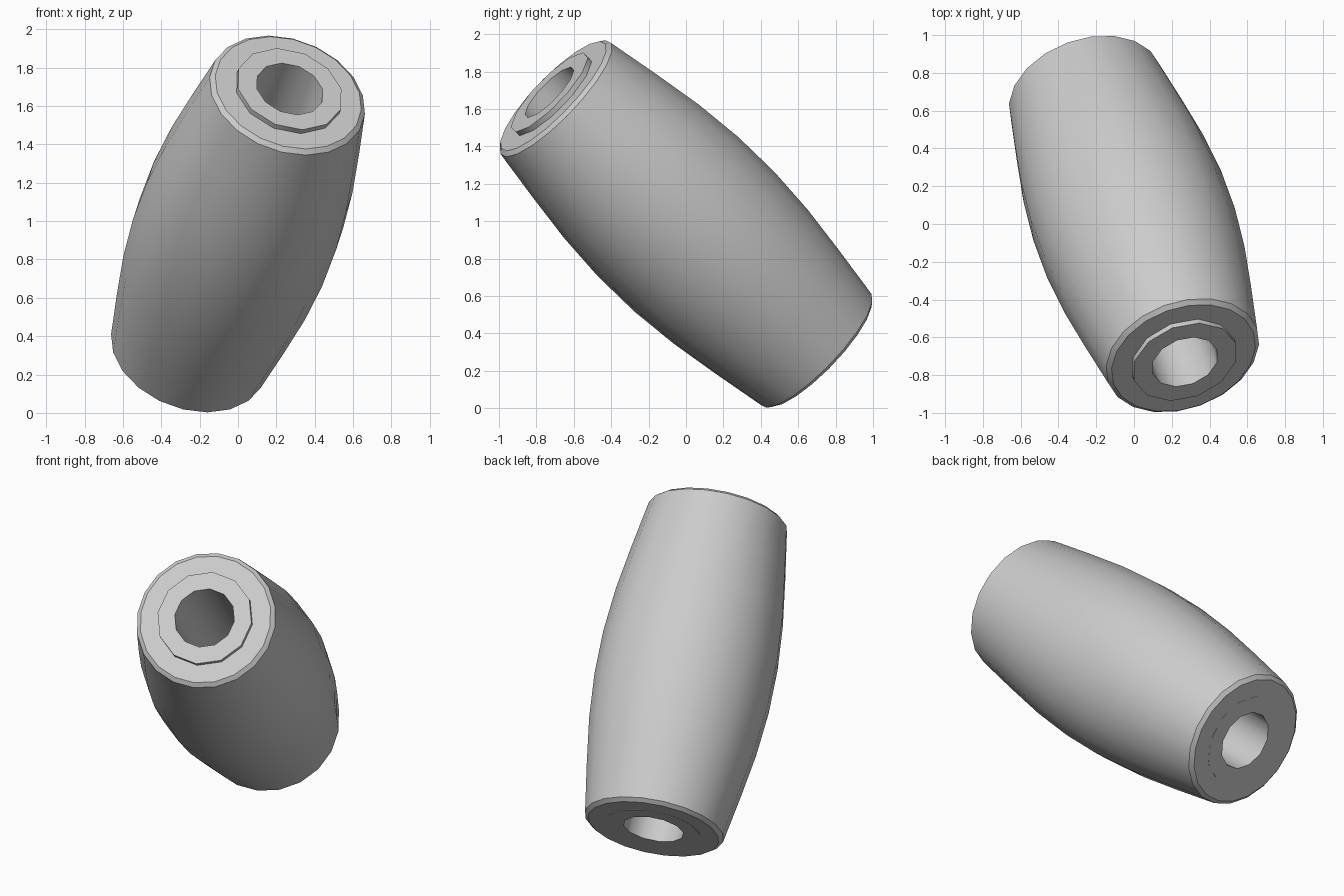
import bpy, bmesh, math
from mathutils import Vector, Matrix

cube = bpy.data.objects.get("Cube")
if cube:
    bpy.data.objects.remove(cube, do_unlink=True)

grey = bpy.data.materials.new("plain grey")
grey.use_nodes = True
GREY = (0.6, 0.6, 0.6, 1)
grey.diffuse_color = GREY
grey.node_tree.nodes["Principled BSDF"].inputs["Base Color"].default_value = GREY

# Tilted axis shared by both parts
axis = Vector((0.257, -0.696, 0.671)).normalized()
pose = Matrix.Translation((0, 0, 0.985)) @ axis.to_track_quat("Z", "Y").to_matrix().to_4x4()


def revolve(name, profile, sides, closed=False):
    """Turn a (radius, height) profile around the tilted axis."""
    bm = bmesh.new()
    rings = []
    for r, h in profile:
        ring = []
        for i in range(sides):
            a = math.tau * i / sides
            ring.append(bm.verts.new((r * math.cos(a), r * math.sin(a), h)))
        rings.append(ring)
    pairs = list(zip(rings, rings[1:]))
    if closed:
        pairs.append((rings[-1], rings[0]))
    for low, high in pairs:
        for i in range(sides):
            j = (i + 1) % sides
            bm.faces.new((low[i], low[j], high[j], high[i]))
    bmesh.ops.recalc_face_normals(bm, faces=bm.faces)
    bm.transform(pose)
    mesh = bpy.data.meshes.new(name)
    bm.to_mesh(mesh)
    bm.free()
    mesh.materials.append(grey)
    obj = bpy.data.objects.new(name, mesh)
    bpy.context.collection.objects.link(obj)
    bpy.ops.object.select_all(action="DESELECT")
    obj.select_set(True)
    bpy.context.view_layer.objects.active = obj
    bpy.ops.object.shade_smooth_by_angle(angle=math.radians(35))
    return obj


# Barrel body: bulging half profile mirrored end to end, with chamfered rims
half = [(0.27, 1.02), (0.395, 1.02), (0.42, 1.0), (0.468, 0.7), (0.508, 0.42), (0.53, 0.14)]
body = [(r, -h) for r, h in half] + half[::-1]
revolve("barrel_body", body, 20, closed=True)

# Inner sleeve: raised at the upper end, flush at the lower end
sleeve = [(0.182, -1.021), (0.287, -1.021), (0.287, 1.05), (0.182, 1.05)]
revolve("inner_sleeve", sleeve, 12, closed=True)
